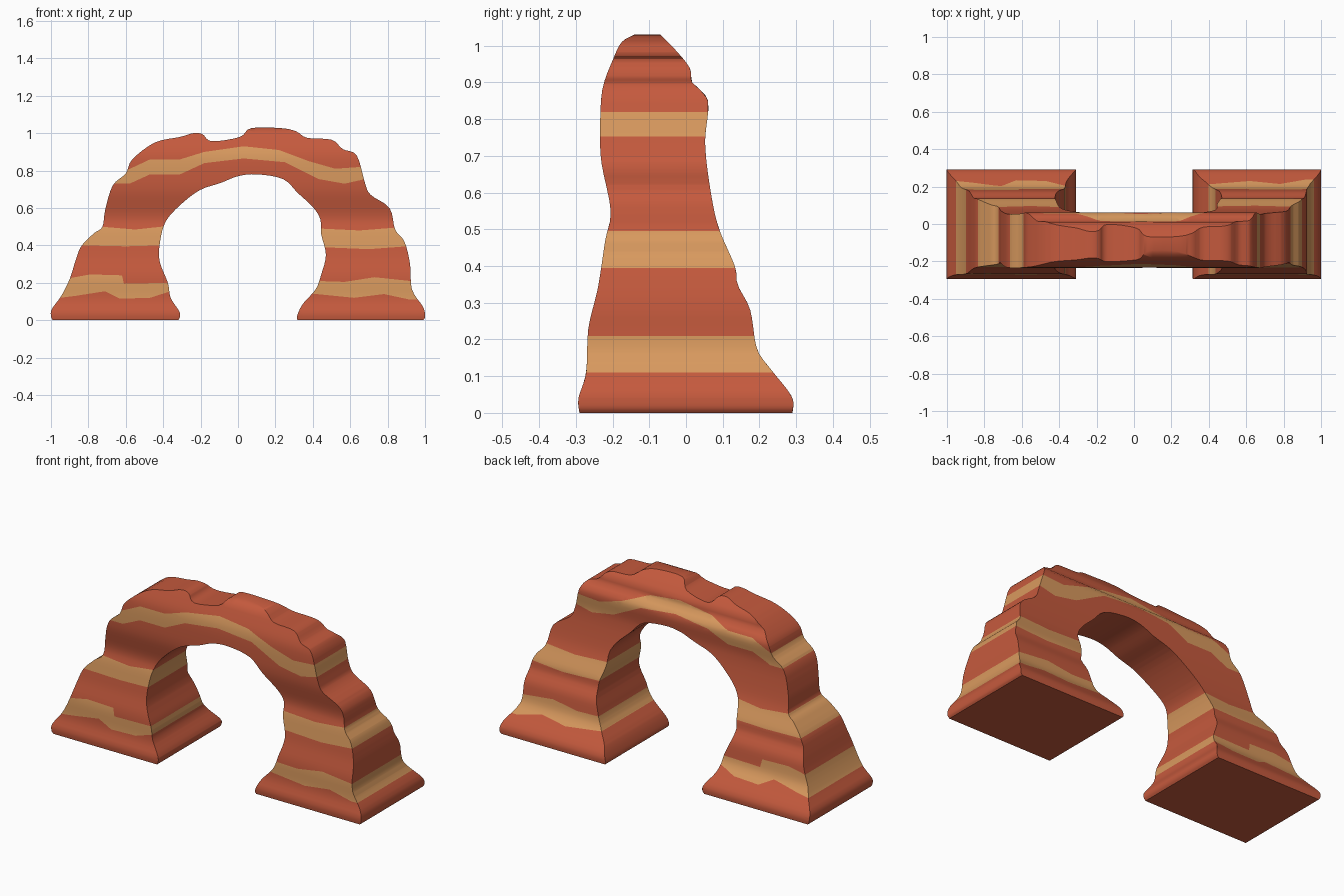
import bpy, bmesh
from mathutils import Vector

cube = bpy.data.objects.get("Cube")
if cube:
    bpy.data.objects.remove(cube, do_unlink=True)


def make_material(name, colour):
    mat = bpy.data.materials.new(name)
    mat.use_nodes = True
    mat.diffuse_color = (*colour, 1)
    shader = next(n for n in mat.node_tree.nodes if n.type == 'BSDF_PRINCIPLED')
    shader.inputs["Base Color"].default_value = (*colour, 1)
    return mat


def hundredths(points):
    """Points are written in hundredths of a unit."""
    return [Vector((a / 100, b / 100)) for a, b in points]


def soften(points, steps=4):
    """Run a smooth curve through the points."""
    pts = [points[0]] + points + [points[-1]]
    curve = []
    for p, a, b, q in zip(pts, pts[1:], pts[2:], pts[3:]):
        for i in range(steps):
            t = i / steps
            curve.append(a + 0.5 * t * (b - p + t * (2 * p - 5 * a + 4 * b - q
                                                     + t * (3 * (a - b) + q - p))))
    return curve + [points[-1]]


def sample(curve, t):
    """Height of a curve at t, held flat past both ends."""
    if t <= curve[0].x:
        return curve[0].y
    for a, b in zip(curve, curve[1:]):
        if t <= b.x:
            return a.y + (b.y - a.y) * (t - a.x) / max(b.x - a.x, 1e-6)
    return curve[-1].y


# Weathered outer edge of the arch, as x and z
outer = soften(hundredths([
    (-99, 0), (-100, 2), (-99.5, 6), (-94.5, 13), (-90, 22), (-86.5, 33), (-83.5, 40),
    (-77, 46.5), (-72.5, 50), (-71, 59), (-67, 72), (-60, 78.5), (-56.5, 86),
    (-44.5, 95), (-31, 98), (-24, 100), (-19, 99.5), (-14, 95.7), (1, 98),
    (7, 102.7), (23, 102.7), (31, 101), (37, 97.5), (50, 96.5), (56, 91.5),
    (63.5, 88), (68, 73), (71, 67), (81, 60), (84, 48.5), (89, 42), (92, 30),
    (93, 16.5), (99, 7), (100, 2), (99, 0)]))

# Opening under the arch, as x and z
opening = soften(hundredths([
    (-32, 0), (-31, 2), (-31.5, 5), (-36, 12), (-37.5, 20), (-42, 32), (-41.5, 43),
    (-38.5, 53), (-31, 61.5), (-20.5, 69.5), (-9, 73.5), (0, 77), (10, 78),
    (24, 75.5), (32, 68), (40, 60.5), (44, 54), (44.5, 46), (47, 35), (44.5, 24.5),
    (41.5, 16.5), (34.5, 8.5), (31.5, 2), (32, 0)]))

# Depth of the front and back faces, as z and y
front = soften(hundredths([
    (0, -29), (4, -29.3), (11, -27.2), (23, -26.6), (34, -24), (47, -22), (55, -20.5),
    (68, -23), (77, -23.4), (88, -22.8), (96, -20), (101, -17.5), (103, -14)]))
back = soften(hundredths([
    (0, 29), (4.5, 28.8), (12, 23), (17.5, 19.3), (28, 17.5), (35, 14), (40, 13.3),
    (51, 8.7), (63, 6.3), (74, 5.2), (85, 6), (90, 1.7), (94, 1), (99, -3), (103, -7)]))

# Lower and upper limits of each pale layer, as x and z
bands = [
    (hundredths([(-95, 12), (-87, 13), (-71, 15.5), (-63, 11.5), (-47, 12), (-36, 15.5),
                 (37, 14.5), (62, 12), (78, 14), (92, 11)]),
     hundredths([(-90, 22.5), (-79, 24.5), (-62, 24), (-61, 19.5), (-37, 20),
                 (42, 21), (57, 20.5), (73, 23), (92, 21)])),
    (hundredths([(-82, 40), (-60, 39.5), (-42, 40), (46, 39), (70, 38), (90, 39.5)]),
     hundredths([(-73, 50), (-55, 48.5), (-41, 50), (44, 49), (65, 48), (84, 49.5)])),
    (hundredths([(-67, 73), (-58, 73), (-47, 78), (-31, 78), (-18, 84), (3, 86.5),
                 (25, 84.5), (43, 75.5), (57, 73), (68, 75.5)]),
     hundredths([(-62, 79), (-47, 86), (-31, 86), (-18, 90), (3, 93), (22, 91),
                 (38, 85), (52, 81), (66, 82)])),
]

# Flat slab in the shape of the arch
bm = bmesh.new()
outline = outer + opening[::-1]
face = bm.faces.new([bm.verts.new((p.x, -1, p.y)) for p in outline])
extruded = bmesh.ops.extrude_face_region(bm, geom=[face], use_keep_orig=True)
for v in extruded["geom"]:
    if isinstance(v, bmesh.types.BMVert):
        v.co.y = 1


def cut(point, normal):
    bmesh.ops.bisect_plane(bm, geom=bm.verts[:] + bm.edges[:] + bm.faces[:],
                           dist=1e-4, plane_co=point, plane_no=normal)


# Cut the slab into thin strata and columns
for i in range(1, 52):
    cut((0, 0, i / 50), (0, 0, 1))
columns = {i / 20 for i in range(-19, 20)}
columns |= {round(p.x, 3) for pair in bands for edge in pair for p in edge}
for x in sorted(columns):
    cut((x, 0, 0), (1, 0, 0))

# Cut along the wavy limits of the pale layers
for pair in bands:
    for edge in pair:
        for v in bm.verts:
            v.co.z -= sample(edge, v.co.x)
        cut((0, 0, 0), (0, 0, 1))
        for v in bm.verts:
            v.co.z += sample(edge, v.co.x)

# Colour the layers
for f in bm.faces:
    c = f.calc_center_median()
    f.material_index = int(any(sample(low, c.x) < c.z < sample(high, c.x)
                               for low, high in bands))

# Give the slab its weathered depth
for v in bm.verts:
    v.co.y = sample(front if v.co.y < 0 else back, v.co.z)
bmesh.ops.recalc_face_normals(bm, faces=bm.faces[:])

mesh = bpy.data.meshes.new("rock_arch")
bm.to_mesh(mesh)
bm.free()
mesh.materials.append(make_material("red sandstone", (0.56, 0.102, 0.047)))
mesh.materials.append(make_material("pale sandstone", (0.69, 0.32, 0.112)))
arch = bpy.data.objects.new("rock_arch", mesh)
bpy.context.collection.objects.link(arch)

bpy.ops.object.select_all(action='DESELECT')
arch.select_set(True)
bpy.context.view_layer.objects.active = arch
bpy.ops.object.shade_smooth_by_angle(angle=0.7)
